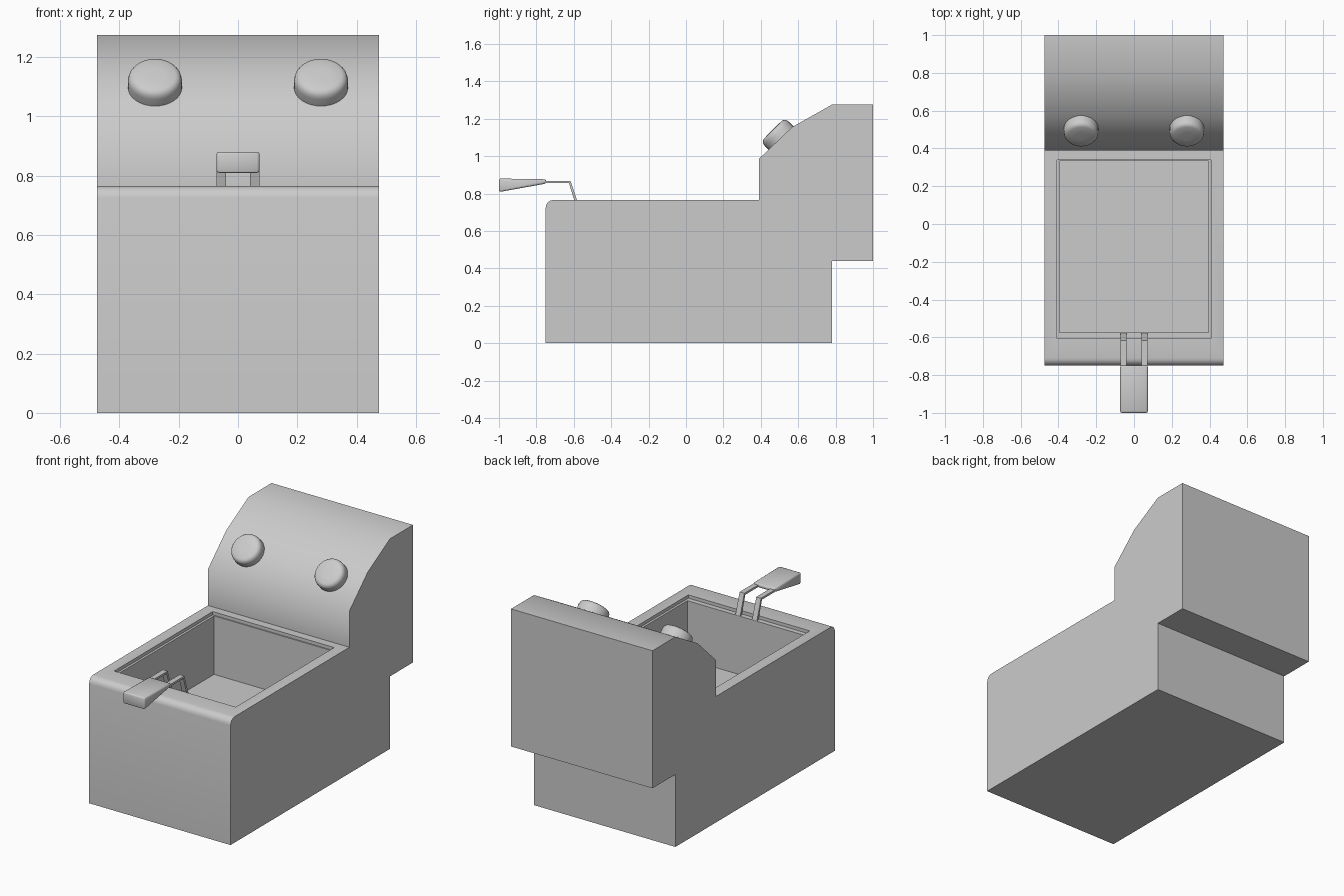
import bpy, bmesh, math
from mathutils import Vector

if "Cube" in bpy.data.objects:
    bpy.data.objects.remove(bpy.data.objects["Cube"])


def finish(obj, angle):
    bpy.ops.object.select_all(action='DESELECT')
    obj.select_set(True)
    bpy.context.view_layer.objects.active = obj
    bpy.ops.object.shade_smooth_by_angle(angle=math.radians(angle))


def extrude(name, profile, x0, x1, bevel=0.0):
    """Extrude a closed (y, z) profile from x0 to x1."""
    bm = bmesh.new()
    face = bm.faces.new([bm.verts.new((x0, y, z)) for y, z in profile])
    moved = bmesh.ops.extrude_face_region(bm, geom=[face])['geom']
    verts = [v for v in moved if isinstance(v, bmesh.types.BMVert)]
    bmesh.ops.translate(bm, verts=verts, vec=(x1 - x0, 0, 0))
    if bevel:
        bmesh.ops.bevel(bm, geom=bm.edges[:], offset=bevel, segments=2,
                        profile=0.5, affect='EDGES')
    bmesh.ops.recalc_face_normals(bm, faces=bm.faces[:])
    mesh = bpy.data.meshes.new(name)
    bm.to_mesh(mesh)
    bm.free()
    obj = bpy.data.objects.new(name, mesh)
    bpy.context.collection.objects.link(obj)
    return obj


def lathe(name, profile, loc, axis, sides=32):
    """Spin an (r, z) profile and point its z axis along axis."""
    bm = bmesh.new()
    rings = [[bm.verts.new((r * math.cos(2 * math.pi * i / sides),
                            r * math.sin(2 * math.pi * i / sides), z))
              for i in range(sides)] for r, z in profile]
    for a, b in zip(rings, rings[1:]):
        for i in range(sides):
            j = (i + 1) % sides
            bm.faces.new((a[i], a[j], b[j], b[i]))
    bm.faces.new(rings[0][::-1])
    bm.faces.new(rings[-1])
    mesh = bpy.data.meshes.new(name)
    bm.to_mesh(mesh)
    bm.free()
    obj = bpy.data.objects.new(name, mesh)
    obj.location = loc
    obj.rotation_euler = Vector(axis).to_track_quat('Z', 'Y').to_euler()
    bpy.context.collection.objects.link(obj)
    return obj


# Body and rear control housing in one side profile, front top edge rounded
W, TOP, R = 0.475, 0.765, 0.04
arc = [(-0.75 + R - R * math.cos(t), TOP - R + R * math.sin(t))
       for t in (math.radians(a) for a in (0, 22.5, 45, 67.5, 90))]
body = extrude("fryer_body", [(-0.75, 0)] + arc + [
    (0.39, TOP), (0.39, 0.985), (0.567, 1.155), (0.78, 1.275),
    (1.0, 1.275), (1.0, 0.44), (0.78, 0.44), (0.78, 0)], -W, W)

# Basin: shallow rim recess, then the deep tank
for name, y0, y1, z0, half in (("rim_cutter", -0.605, 0.34, 0.745, 0.408),
                               ("tank_cutter", -0.575, 0.333, 0.39, 0.394)):
    cutter = extrude(name, [(y0, z0), (y1, z0), (y1, 0.9), (y0, 0.9)], -half, half)
    cutter.hide_render = True
    mod = body.modifiers.new(name, 'BOOLEAN')
    mod.operation = 'DIFFERENCE'
    mod.solver = 'EXACT'
    mod.object = cutter
    bpy.context.view_layer.objects.active = body
    bpy.ops.object.modifier_apply(modifier=name)
    bpy.data.objects.remove(cutter)
finish(body, 50)

# Control knobs on the sloped panel
knob_profile = [(0.091, -0.01), (0.091, 0.032), (0.088, 0.045), (0.081, 0.055),
                (0.07, 0.06), (0.03, 0.062)]
for side, x in (("left", -0.28), ("right", 0.28)):
    knob = lathe("knob_" + side, knob_profile, (x, 0.507, 1.098), (0, -1, 1))
    finish(knob, 50)

# Basket handle: two bent arms and a tapered grip
arm = [(-0.76, 0.868), (-0.617, 0.868), (-0.575, 0.74), (-0.59, 0.74),
       (-0.626, 0.856), (-0.76, 0.856)]
for side, s in (("left", -1), ("right", 1)):
    finish(extrude("handle_arm_" + side, arm, s * 0.04, s * 0.072), 30)
grip = extrude("handle_grip", [(-1.0, 0.808), (-0.748, 0.853),
                               (-0.748, 0.876), (-1.0, 0.88)],
               -0.073, 0.073, bevel=0.009)
finish(grip, 50)
